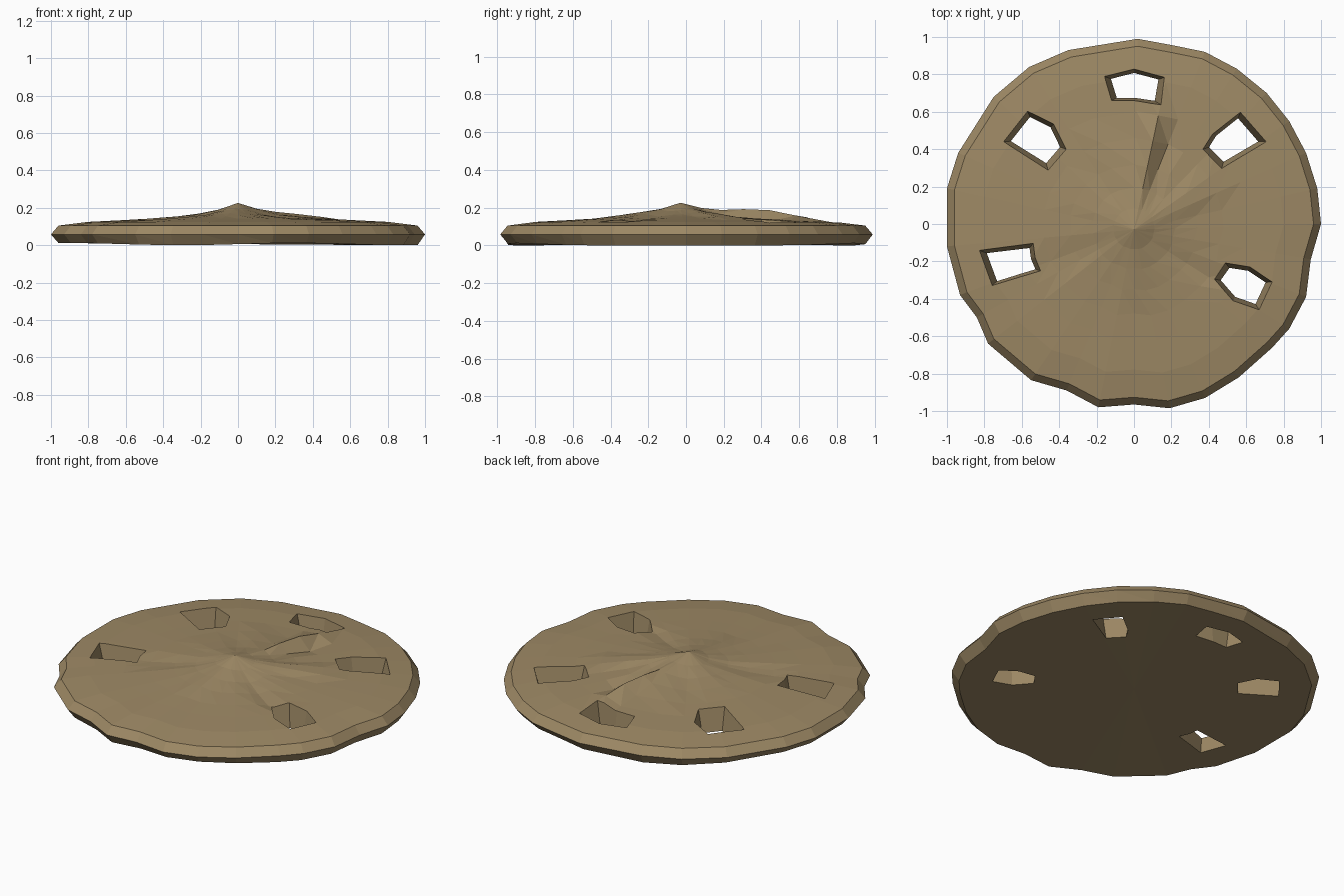
import bpy, bmesh, math
from mathutils import Vector

if "Cube" in bpy.data.objects:
    bpy.data.objects.remove(bpy.data.objects["Cube"])

# Rim outline seen from above
OUTLINE = [(.02, .99), (.21, .955), (.38, .92), (.55, .83), (.71, .70), (.83, .55), (.92, .38), (.98, .19),
           (1, 0), (.945, -.19), (.92, -.39), (.83, -.56), (.74, -.66), (.56, -.82), (.38, -.93),
           (.19, -.985), (0, -.965), (-.19, -.98), (-.36, -.89), (-.55, -.835), (-.78, -.64),
           (-.84, -.5), (-.93, -.38), (-1, -.12), (-1, .19), (-.94, .38), (-.75, .68),
           (-.56, .84), (-.35, .93)]
# Slot openings on the upper face
HOLES = [
    [(-.16, .79), (0, .83), (.165, .785), (.14, .64), (0, .66), (-.12, .66)],
    [(-.57, .605), (-.43, .535), (-.365, .40), (-.46, .29), (-.70, .44)],
    [(.57, .60), (.71, .44), (.47, .30), (.37, .40), (.42, .48)],
    [(-.83, -.14), (-.54, -.105), (-.53, -.18), (-.50, -.25), (-.60, -.28), (-.76, -.33)],
    [(.49, -.21), (.62, -.23), (.74, -.31), (.67, -.46), (.53, -.41), (.43, -.295)],
]
PEAK = Vector((0, -.03))
# Petal ridges and grooves: end point, height change, half width
RIDGES = [((.11, .54), .05, .09), ((.40, .20), .025, .09), ((-.14, .42), .012, .08),
          ((-.36, .21), .012, .08), ((.21, .50), -.02, .06), ((.40, -.27), -.018, .09),
          ((-.48, -.24), -.015, .08), ((0, -.32), .012, .10)]
RINGS = [(.96, .105), (.8, .125), (.62, .134), (.48, .142), (.34, .152), (.22, .165), (.11, .187)]


def relief(p):
    total = 0
    for end, height, width in RIDGES:
        d = Vector(end) - PEAK
        t = max(0, min(1, (p - PEAK).dot(d) / d.length_squared))
        dist = (p - PEAK - d * t).length
        total += height * max(0, 1 - dist / width) * min(1, t * 1.5)
    return total


def bridge(bm, a, b):
    n = len(a)
    for i in range(n):
        j = (i + 1) % n
        bm.faces.new((a[i], a[j], b[j]))
        bm.faces.new((a[i], b[j], b[i]))


def finish(bm, name):
    bmesh.ops.recalc_face_normals(bm, faces=bm.faces)
    mesh = bpy.data.meshes.new(name)
    bm.to_mesh(mesh)
    bm.free()
    obj = bpy.data.objects.new(name, mesh)
    bpy.context.collection.objects.link(obj)
    return obj


# Shell disc: flat underside, bevelled rim, domed top
bm = bmesh.new()
loops = [[bm.verts.new((x * .96, y * .96, .006 + .006 * math.sin(5 * x))) for x, y in OUTLINE],
         [bm.verts.new((x, y, .058)) for x, y in OUTLINE]]
for scale, z in RINGS:
    ring = []
    for x, y in OUTLINE:
        p = PEAK * (1 - scale) * (scale < .9) + Vector((x, y)) * scale
        ring.append(bm.verts.new((p.x, p.y, z + relief(p))))
    loops.append(ring)
for a, b in zip(loops, loops[1:]):
    bridge(bm, a, b)
top = bm.verts.new((PEAK.x, PEAK.y, .226))
base = bm.verts.new((0, 0, .006))
n = len(OUTLINE)
for i in range(n):
    bm.faces.new((loops[-1][i], loops[-1][(i + 1) % n], top))
    bm.faces.new((loops[0][(i + 1) % n], loops[0][i], base))
shell = finish(bm, "shell_disc")

# Tapered slot cutters
bm = bmesh.new()
for pts in HOLES:
    c = sum((Vector(p) for p in pts), Vector((0, 0))) / len(pts)
    rows = []
    for z in (-.05, .3):
        k = .77 + .23 * z / .13
        rows.append([bm.verts.new((*(c + (Vector(p) - c) * k), z)) for p in pts])
    bridge(bm, rows[0], rows[1])
    bm.faces.new(rows[0][::-1])
    bm.faces.new(rows[1])
cutter = finish(bm, "slot_cutter")
cutter.hide_render = True

mod = shell.modifiers.new("slots", 'BOOLEAN')
mod.operation = 'DIFFERENCE'
mod.solver = 'EXACT'
mod.object = cutter
bpy.context.view_layer.objects.active = shell
shell.select_set(True)
bpy.ops.object.modifier_apply(modifier="slots")
bpy.data.objects.remove(cutter)

# Sandy colour
mat = bpy.data.materials.new("sand")
mat.diffuse_color = (.34, .25, .13, 1)
mat.use_nodes = True
mat.node_tree.nodes["Principled BSDF"].inputs["Base Color"].default_value = mat.diffuse_color
shell.data.materials.clear()
shell.data.materials.append(mat)
